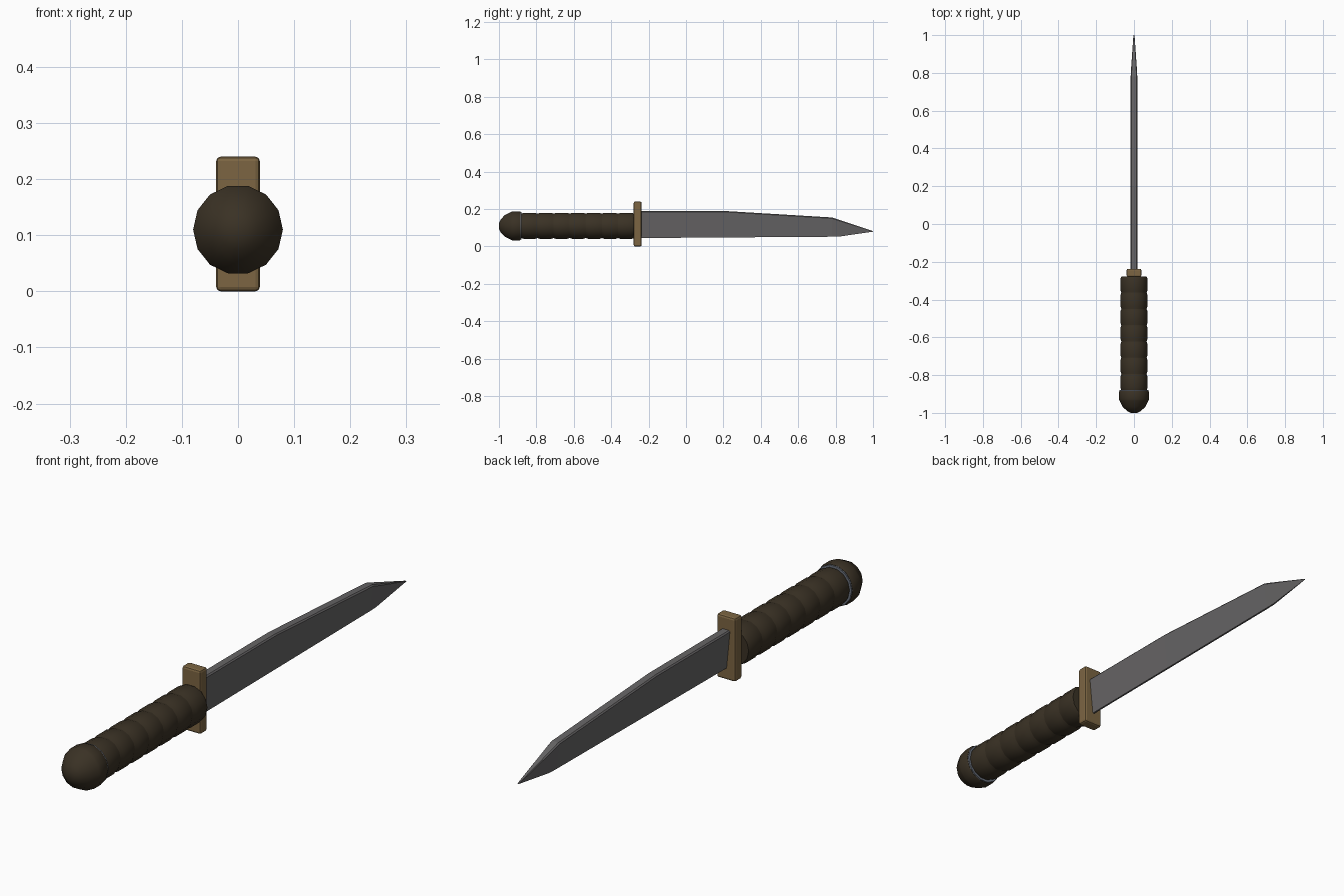
import bpy, bmesh, math

cube = bpy.data.objects.get("Cube")
if cube:
    bpy.data.objects.remove(cube, do_unlink=True)

AXIS_Z = 0.11
SIDES = 14


def material(name, rgb):
    mat = bpy.data.materials.new(name)
    mat.use_nodes = True
    color = (*rgb, 1)
    mat.diffuse_color = color
    mat.node_tree.nodes["Principled BSDF"].inputs["Base Color"].default_value = color
    return mat


steel = material("blade steel", (0.135, 0.13, 0.133))
washer_steel = material("washer steel", (0.15, 0.17, 0.21))
brass = material("dull brass", (0.2, 0.13, 0.055))
leather = material("dark leather", (0.042, 0.031, 0.018))


def loft(name, loops, mat, smooth=True):
    """Skin a closed solid through matching loops of points."""
    bm = bmesh.new()
    rings = [[bm.verts.new(p) for p in loop] for loop in loops]
    n = len(rings[0])
    for a, b in zip(rings, rings[1:]):
        for i in range(n):
            j = (i + 1) % n
            bm.faces.new((a[i], a[j], b[j], b[i]))
    bm.faces.new(rings[0])
    bm.faces.new(rings[-1])
    bmesh.ops.recalc_face_normals(bm, faces=bm.faces)
    mesh = bpy.data.meshes.new(name)
    bm.to_mesh(mesh)
    bm.free()
    mesh.materials.append(mat)
    obj = bpy.data.objects.new(name, mesh)
    bpy.context.collection.objects.link(obj)
    if smooth:
        bpy.ops.object.select_all(action='DESELECT')
        obj.select_set(True)
        bpy.context.view_layer.objects.active = obj
        bpy.ops.object.shade_smooth_by_angle(angle=math.radians(30))
    return obj


def lathe(name, profile, mat):
    """Turn a (y, radius) profile about the knife's long axis."""
    angles = [2 * math.pi * i / SIDES for i in range(SIDES)]
    loops = [[(r * math.cos(a), y, AXIS_Z + r * math.sin(a)) for a in angles]
             for y, r in profile]
    return loft(name, loops, mat)


# Blade: wedge section with a softened spine, narrowing to the point
def blade_section(y, low, high, half, soft=0.005):
    edge = half * 0.2
    side = [(edge, low), (half, high - soft), (half * 0.75, high)]
    outline = side + [(-x, z) for x, z in reversed(side)]
    return [(x, y, z) for x, z in outline]


loft("blade", [
    blade_section(-0.25, 0.045, 0.19, 0.0175),
    blade_section(0.2, 0.048, 0.19, 0.0175),
    blade_section(0.78, 0.052, 0.155, 0.0175),
    blade_section(0.82, 0.053, 0.142, 0.0155),
    blade_section(1.0, 0.079, 0.082, 0.003, 0.001),
], steel, smooth=False)

# Guard: bevelled upright plate
corners = [(-0.039, 0), (0.039, 0), (0.039, 0.24), (-0.039, 0.24)]
guard = loft("guard", [[(x, y, z) for x, z in corners] for y in (-0.28, -0.237)],
             brass, smooth=False)
bevel = guard.modifiers.new("soft edges", 'BEVEL')
bevel.width = 0.008
bevel.segments = 2

# Grip: stacked leather rings, each slightly rounded
RINGS = 7
START, END = -0.88, -0.277
step = (END - START) / RINGS
grip = []
for k in range(RINGS):
    y = START + k * step
    grip += [(y, 0.067), (y + 0.16 * step, 0.0715),
             (y + 0.84 * step, 0.0715), (y + 0.99 * step, 0.067)]
lathe("grip", grip, leather)

# Washer between grip and pommel
lathe("washer", [(-0.892, 0.076), (-0.879, 0.076)], washer_steel)

# Pommel: short band with a faceted dome
lathe("pommel", [(-1.0, 0.016), (-0.99, 0.036), (-0.968, 0.06), (-0.935, 0.077),
                 (-0.928, 0.08), (-0.89, 0.08), (-0.884, 0.077)], leather)
